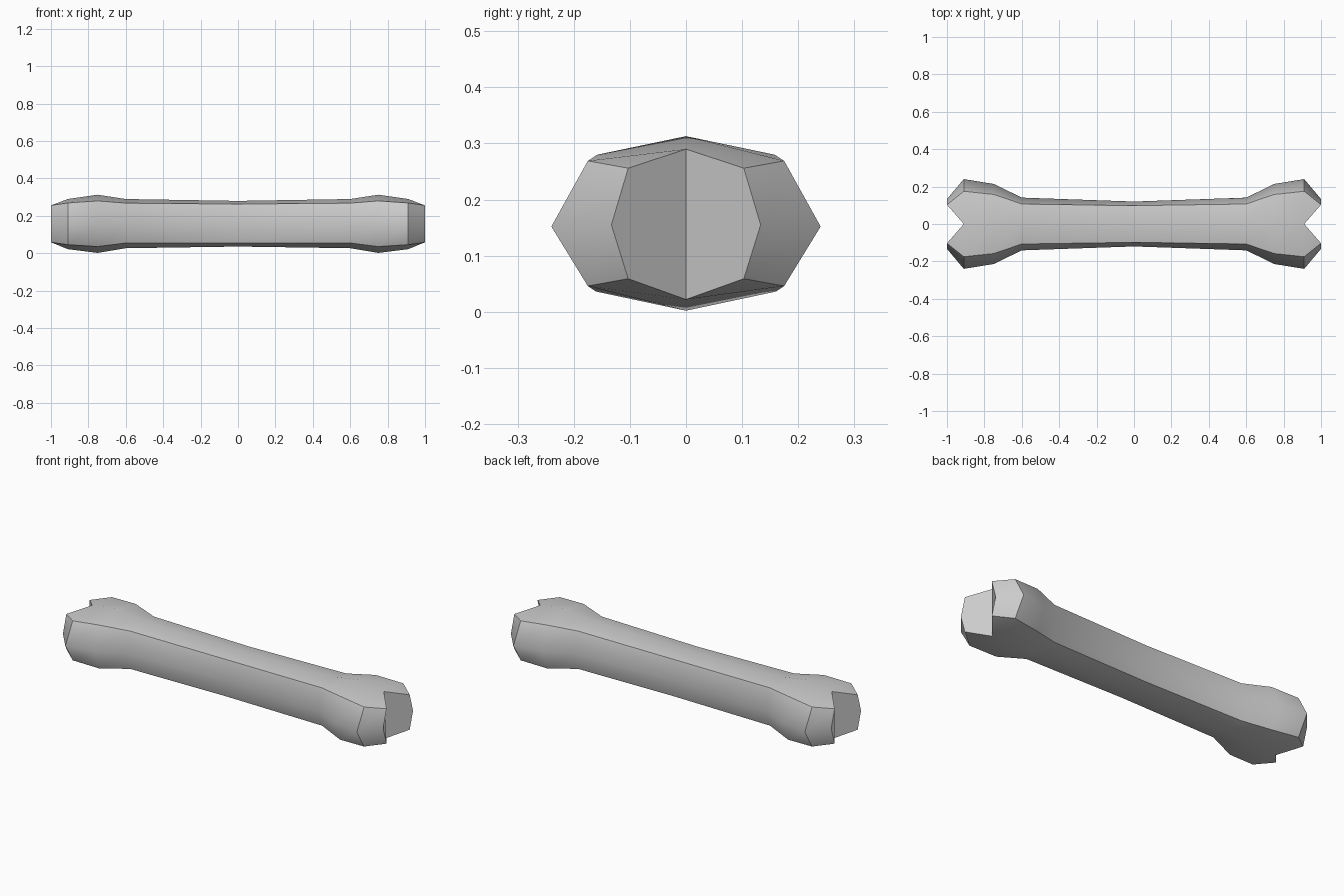
import bpy, bmesh

if "Cube" in bpy.data.objects:
    bpy.data.objects.remove(bpy.data.objects["Cube"])

# Half-bone cross-sections:
# (x, top z, upper crease y, z, side y, z, lower crease y, z, bottom z)
SECTIONS = [
    (0.00, 0.280, 0.098, 0.263, 0.120, 0.155, 0.098, 0.055, 0.036),
    (0.60, 0.290, 0.107, 0.268, 0.141, 0.155, 0.107, 0.055, 0.027),
    (0.75, 0.313, 0.158, 0.280, 0.214, 0.155, 0.160, 0.036, 0.002),
    (0.91, 0.290, 0.175, 0.269, 0.240, 0.152, 0.175, 0.046, 0.022),
]
TIP = (1.00, 0.290, 0.103, 0.256, 0.133, 0.155, 0.103, 0.059, 0.022)
NOTCH_X = 0.91


def ring(bm, s, side, centre_x=None):
    """Eight-sided section; the top and bottom points may sit back for the notch."""
    x, top, uy, uz, my, mz, ly, lz, bot = s
    cx = x if centre_x is None else centre_x
    pts = [(cx, 0, top), (x, uy, uz), (x, my, mz), (x, ly, lz),
           (cx, 0, bot), (x, -ly, lz), (x, -my, mz), (x, -uy, uz)]
    return [bm.verts.new((px * side, y, z)) for px, y, z in pts]


bm = bmesh.new()

# Shaft and knuckles, lofted from one tip to the other
rings = [ring(bm, TIP, -1, NOTCH_X)]
rings += [ring(bm, s, -1) for s in reversed(SECTIONS[1:])]
rings += [ring(bm, s, 1) for s in SECTIONS]
rings.append(ring(bm, TIP, 1, NOTCH_X))
for a, b in zip(rings, rings[1:]):
    for i in range(8):
        j = (i + 1) % 8
        bm.faces.new((a[i], a[j], b[j], b[i]))

# V-shaped notch at both ends
for r in (rings[0], rings[-1]):
    bm.faces.new(r[0:5])
    bm.faces.new(r[4:8] + r[0:1])

bmesh.ops.remove_doubles(bm, verts=bm.verts, dist=0.0001)
bmesh.ops.recalc_face_normals(bm, faces=bm.faces)

# Smooth shading with hard creases along the length and round the knuckle ends
for f in bm.faces:
    f.smooth = True
for e in bm.edges:
    a, b = (v.co for v in e.verts)
    dx = abs(a.x - b.x)
    crease = dx > 0.05 and all(abs(v.co.y) > 0.05 and abs(v.co.z - 0.155) > 0.05
                               for v in e.verts)
    end_rim = (dx < 0.001 and abs(a.x) > 0.9 and a.y * b.y > 0
               and min(a.z, b.z) < 0.2 and max(a.z, b.z) > 0.1)
    notch = abs(a.x) > 0.9 and dx > 0.05 and abs(b.x) > 0.9 and min(abs(a.y), abs(b.y)) < 0.01
    valley = dx < 0.001 and abs(a.y) + abs(b.y) < 0.01 and abs(a.z - b.z) > 0.2
    if crease or end_rim or notch or valley:
        e.smooth = False

mesh = bpy.data.meshes.new("bone")
bm.to_mesh(mesh)
bm.free()
bone = bpy.data.objects.new("bone", mesh)
bpy.context.collection.objects.link(bone)
